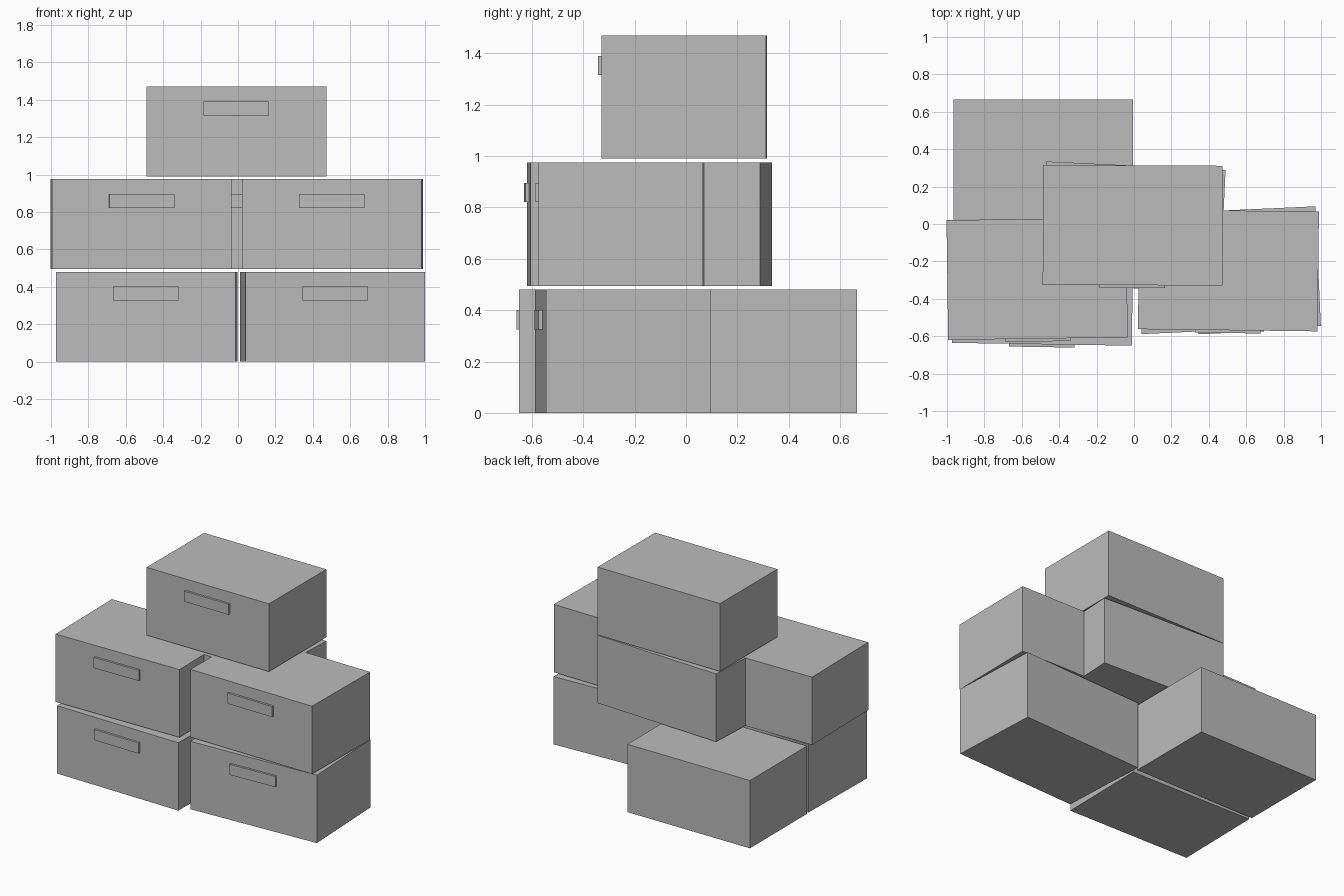
import bpy
from math import radians
from mathutils import Matrix, Vector

cube = bpy.data.objects.get("Cube")
if cube:
    bpy.data.objects.remove(cube, do_unlink=True)

WIDTH, DEPTH, HEIGHT = 0.96, 0.64, 0.48
PITCH = 0.495  # vertical step between layers

grey = bpy.data.materials.new("plain_grey")
grey.use_nodes = True
colour = (0.5, 0.5, 0.5, 1)
grey.diffuse_color = colour
grey.node_tree.nodes["Principled BSDF"].inputs["Base Color"].default_value = colour


def block(name, size, matrix):
    bpy.ops.mesh.primitive_cube_add(size=1)
    obj = bpy.context.object
    obj.name = name
    obj.data.transform(matrix @ Matrix.Diagonal((*size, 1)))
    obj.data.materials.append(grey)
    return obj


def drawer_box(name, x, y, layer, angle):
    """A closed box with a flat label grip high on its front."""
    base = Matrix.Translation((x, y, layer * PITCH)) @ Matrix.Rotation(radians(angle), 4, "Z")
    block(name, (WIDTH, DEPTH, HEIGHT), base @ Matrix.Translation((0, 0, HEIGHT / 2)))
    grip = Vector((0, -DEPTH / 2 - 0.005, 0.363))
    block(name + "_grip", (0.35, 0.02, 0.075), base @ Matrix.Translation(grip))


# Bottom layer
drawer_box("bottom_right_box", -0.487, -0.323, 0, -0.9)
drawer_box("bottom_left_box", 0.505, -0.247, 0, 2.6)
drawer_box("bottom_back_box", -0.486, 0.345, 0, 0)

# Middle layer
drawer_box("middle_right_box", -0.518, -0.293, 1, 0.8)
drawer_box("middle_left_box", 0.505, -0.248, 1, -0.7)
drawer_box("middle_back_box", -0.005, -0.008, 1, -2.7)

# Top layer
drawer_box("top_box", -0.007, -0.007, 2, -0.2)
